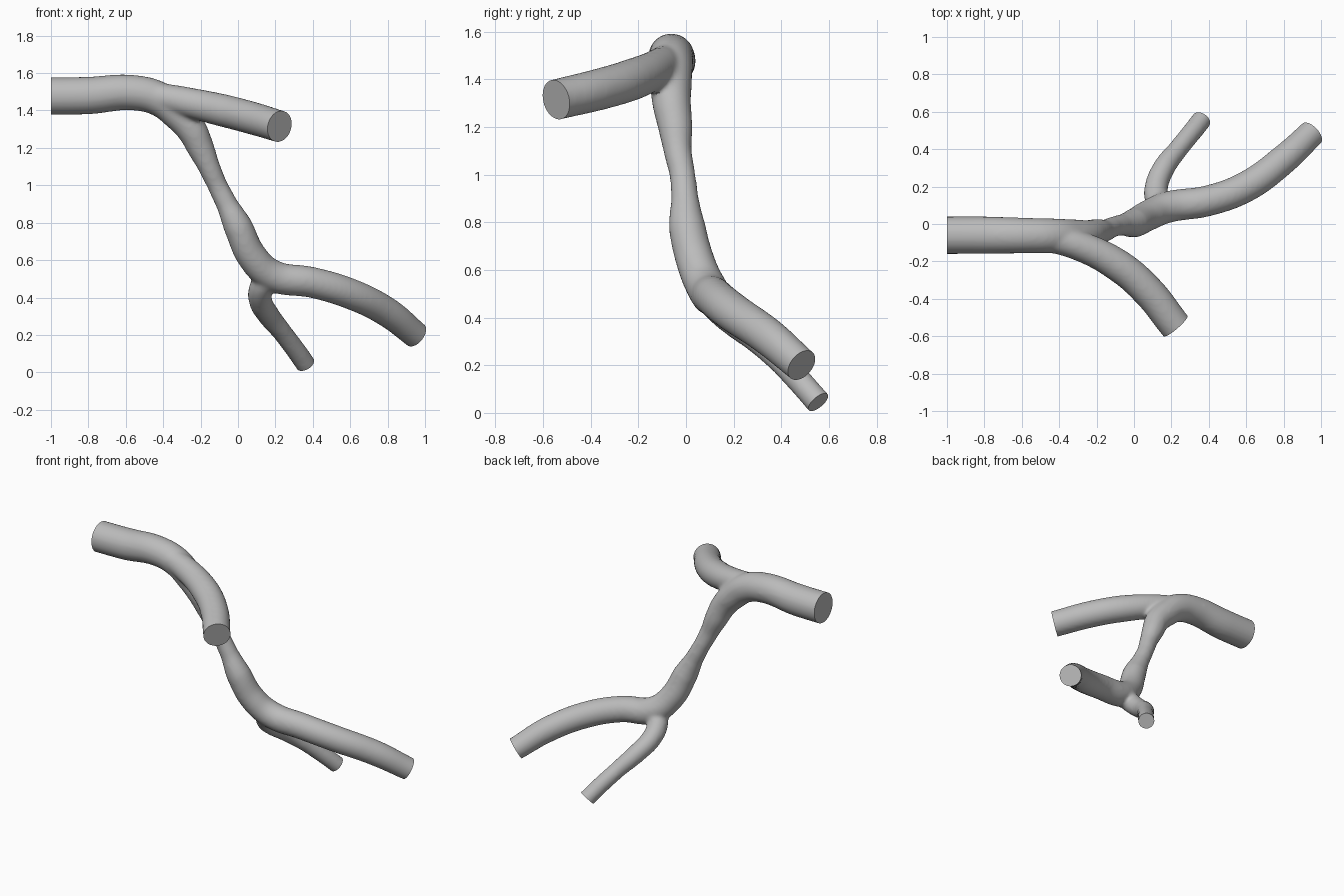
import bpy, bmesh
from mathutils import Vector

cube = bpy.data.objects.get("Cube")
if cube:
    bpy.data.objects.remove(cube, do_unlink=True)

grey = bpy.data.materials.new("plain grey")
grey.use_nodes = True
color = (0.5, 0.5, 0.5, 1)
grey.diffuse_color = color
grey.node_tree.nodes["Principled BSDF"].inputs["Base Color"].default_value = color

# Centre lines as (x, y, z, radius)
main_tube = [(-1, -.06, 1.477, .101), (-.8, -.06, 1.48, .101), (-.56, -.062, 1.495, .095),
             (-.42, -.063, 1.46, .093), (-.32, -.063, 1.38, .088), (-.25, -.06, 1.3, .082),
             (-.2, -.045, 1.2, .073), (-.155, -.035, 1.1, .059), (-.11, -.015, 1, .054),
             (-.06, -.005, .9, .058), (0, .005, .78, .078), (.075, .045, .62, .082),
             (.18, .09, .52, .085), (.4, .125, .48, .083), (.6, .2, .42, .083),
             (.8, .345, .32, .08), (.95, .485, .2, .073)]
front_branch = [(-.5, -.07, 1.49, .07), (-.3, -.115, 1.45, .08), (-.08, -.225, 1.4, .088),
                (.08, -.365, 1.358, .088), (.222, -.545, 1.315, .086)]
lower_branch = [(.17, .08, .52, .065), (.125, .13, .45, .066), (.12, .2, .385, .063),
                (.16, .3, .31, .06), (.24, .405, .21, .053), (.36, .555, .045, .054)]

# Outward directions of the flat cut ends
main_start, main_end = Vector((-1, 0, 0)), Vector((1, .95, -.8)).normalized()
front_end = Vector((.65, -.75, -.2)).normalized()
lower_end = Vector((.6, .85, -1)).normalized()


def extend(point, direction, length=.07):
    return (*(Vector(point[:3]) + direction * length), point[3])


def tube(name, points):
    """Closed tube with varying radius along a smooth curve."""
    curve = bpy.data.curves.new(name, "CURVE")
    curve.dimensions = "3D"
    curve.bevel_depth = 1
    curve.bevel_resolution = 8
    curve.resolution_u = 10
    curve.use_fill_caps = True
    spline = curve.splines.new("BEZIER")
    spline.bezier_points.add(len(points) - 1)
    for bp, (x, y, z, r) in zip(spline.bezier_points, points):
        bp.co = (x, y, z)
        bp.radius = r
        bp.handle_left_type = bp.handle_right_type = "AUTO"
    obj = bpy.data.objects.new(name, curve)
    bpy.context.collection.objects.link(obj)
    return obj


tubes = [
    tube("main_tube", [extend(main_tube[0], main_start)] + main_tube
         + [extend(main_tube[-1], main_end)]),
    tube("front_branch", front_branch + [extend(front_branch[-1], front_end)]),
    tube("lower_branch", lower_branch + [extend(lower_branch[-1], lower_end)]),
]

# Fuse the tubes into one skin
bpy.ops.object.select_all(action="DESELECT")
for t in tubes:
    t.select_set(True)
bpy.context.view_layer.objects.active = tubes[0]
bpy.ops.object.convert(target="MESH")
bpy.ops.object.join()
vessel = bpy.context.view_layer.objects.active
vessel.name = "branching_vessel"
remesh = vessel.modifiers.new("fuse", "REMESH")
remesh.mode = "VOXEL"
remesh.voxel_size = .011
smooth = vessel.modifiers.new("soften", "SMOOTH")
smooth.factor = .5
smooth.iterations = 12
bpy.ops.object.convert(target="MESH")
vessel = bpy.context.view_layer.objects.active

# Trim each end flat and cap it
bm = bmesh.new()
bm.from_mesh(vessel.data)
for point, normal in ((main_tube[0], main_start), (main_tube[-1], main_end),
                      (front_branch[-1], front_end), (lower_branch[-1], lower_end)):
    centre = Vector(point[:3])
    faces = [f for f in bm.faces if (f.calc_center_median() - centre).length < .2]
    edges = {e for f in faces for e in f.edges}
    verts = {v for f in faces for v in f.verts}
    bmesh.ops.bisect_plane(bm, geom=list(verts) + list(edges) + faces, plane_co=centre,
                           plane_no=normal, clear_outer=True)
    rim = [e for e in bm.edges if e.is_boundary]
    bmesh.ops.holes_fill(bm, edges=rim, sides=0)
bmesh.ops.recalc_face_normals(bm, faces=bm.faces)
bm.to_mesh(vessel.data)
bm.free()

vessel.data.materials.clear()
vessel.data.materials.append(grey)
bpy.ops.object.select_all(action="DESELECT")
vessel.select_set(True)
bpy.ops.object.shade_smooth_by_angle(angle=.7)
